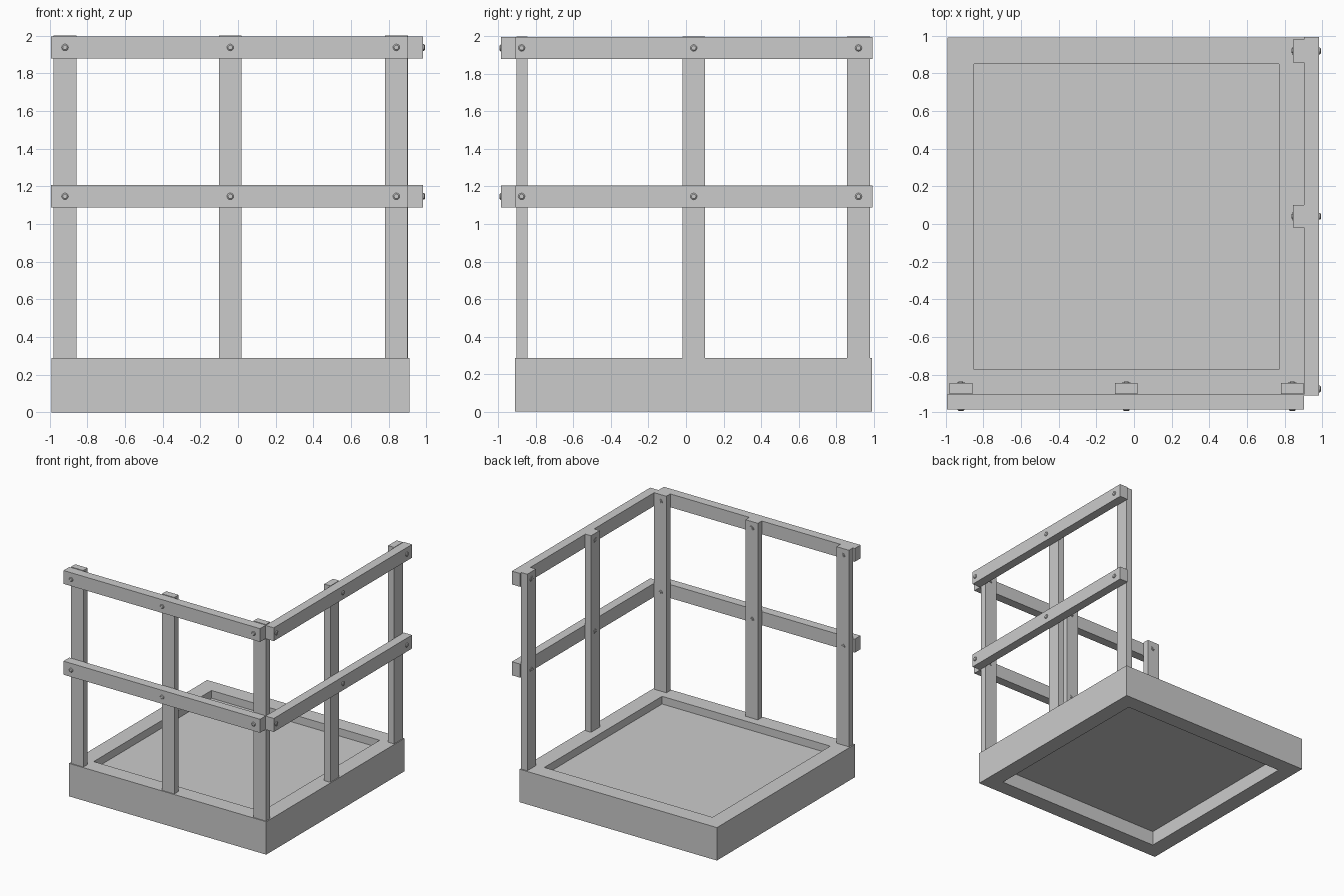
import bpy, bmesh, math
from mathutils import Vector

if "Cube" in bpy.data.objects:
    bpy.data.objects.remove(bpy.data.objects["Cube"])


def finish(name, bm):
    bmesh.ops.recalc_face_normals(bm, faces=bm.faces)
    me = bpy.data.meshes.new(name)
    bm.to_mesh(me)
    bm.free()
    ob = bpy.data.objects.new(name, me)
    bpy.context.collection.objects.link(ob)
    return ob


def place(side, x, y):
    """The right side is the front reflected across the corner diagonal."""
    return (x, y) if side == "front" else (-y, -x)


def side_box(name, side, x0, x1, y0, y1, z0, z1):
    a, b = (*place(side, x0, y0), z0), (*place(side, x1, y1), z1)
    bm = bmesh.new()
    bmesh.ops.create_cube(bm, size=1)
    for v in bm.verts:
        v.co = Vector([(p + q) / 2 + c * abs(q - p) for p, q, c in zip(a, b, v.co)])
    return finish(name, bm)


def bolt_end(name, side, x, z, profile, n=12):
    # stepped profile (distance along axis, radius), turned around the axis
    bm = bmesh.new()
    rings = []
    for y, r in profile:
        ring = []
        for i in range(n):
            a = 2 * math.pi * i / n
            ring.append(bm.verts.new((*place(side, x + r * math.cos(a), y), z + r * math.sin(a))))
        rings.append(ring)
    for p, q in zip(rings, rings[1:]):
        for i in range(n):
            j = (i + 1) % n
            bm.faces.new((p[i], p[j], q[j], q[i]))
    bm.faces.new(rings[0])
    bm.faces.new(rings[-1])
    return finish(name, bm)


# Base: one square block, recessed from above and from below
H = 0.287
CX, CY = -0.04, 0.039
OUT, INN = 0.951, 0.811
bm = bmesh.new()
corners = [(-1, -1), (1, -1), (1, 1), (-1, 1)]
loops = [[bm.verts.new((CX + sx * h, CY + sy * h, z)) for sx, sy in corners]
         for h, z in ((INN, 0.128), (INN, 0), (OUT, 0), (OUT, H), (INN, H), (INN, 0.22))]
for p, q in zip(loops, loops[1:]):
    for i in range(4):
        j = (i + 1) % 4
        bm.faces.new((p[i], p[j], q[j], q[i]))
bm.faces.new(loops[0])
bm.faces.new(loops[-1])
finish("base_platform", bm)

POSTS = (-0.919, -0.041, 0.841)
RAILS = ((1.088, 1.206), (1.88, 1.996))
HEAD = [(-0.993, 0.012), (-0.988, 0.018), (-0.983, 0.018)]
NUT = [(-0.845, 0.022), (-0.841, 0.022), (-0.841, 0.012), (-0.837, 0.012)]

for side in ("front", "right"):
    # Posts: the corner post is shared, so it is built with the front only
    for i, x in enumerate(POSTS):
        if side == "front" or i < 2:
            side_box(f"{side}_post_{i + 1}", side, x - 0.06, x + 0.06, -0.904, -0.845, H, 2.0)
    # Rails, bolt heads outside and nuts inside
    x1 = 0.903 if side == "front" else 0.911
    y0, y1 = (-0.986, -0.906) if side == "front" else (-0.983, -0.904)
    for k, (z0, z1) in enumerate(RAILS):
        side_box(f"{side}_rail_{k + 1}", side, -0.993, x1, y0, y1, z0, z1)
        z = (z0 + z1) / 2
        for i, x in enumerate(POSTS):
            corner = side == "right" and i == 2
            bolt_end(f"{side}_bolt_{k + 1}_{i + 1}", side, 0.876 if corner else x, z, HEAD)
            if not corner:
                bolt_end(f"{side}_nut_{k + 1}_{i + 1}", side, x, z, NUT)
